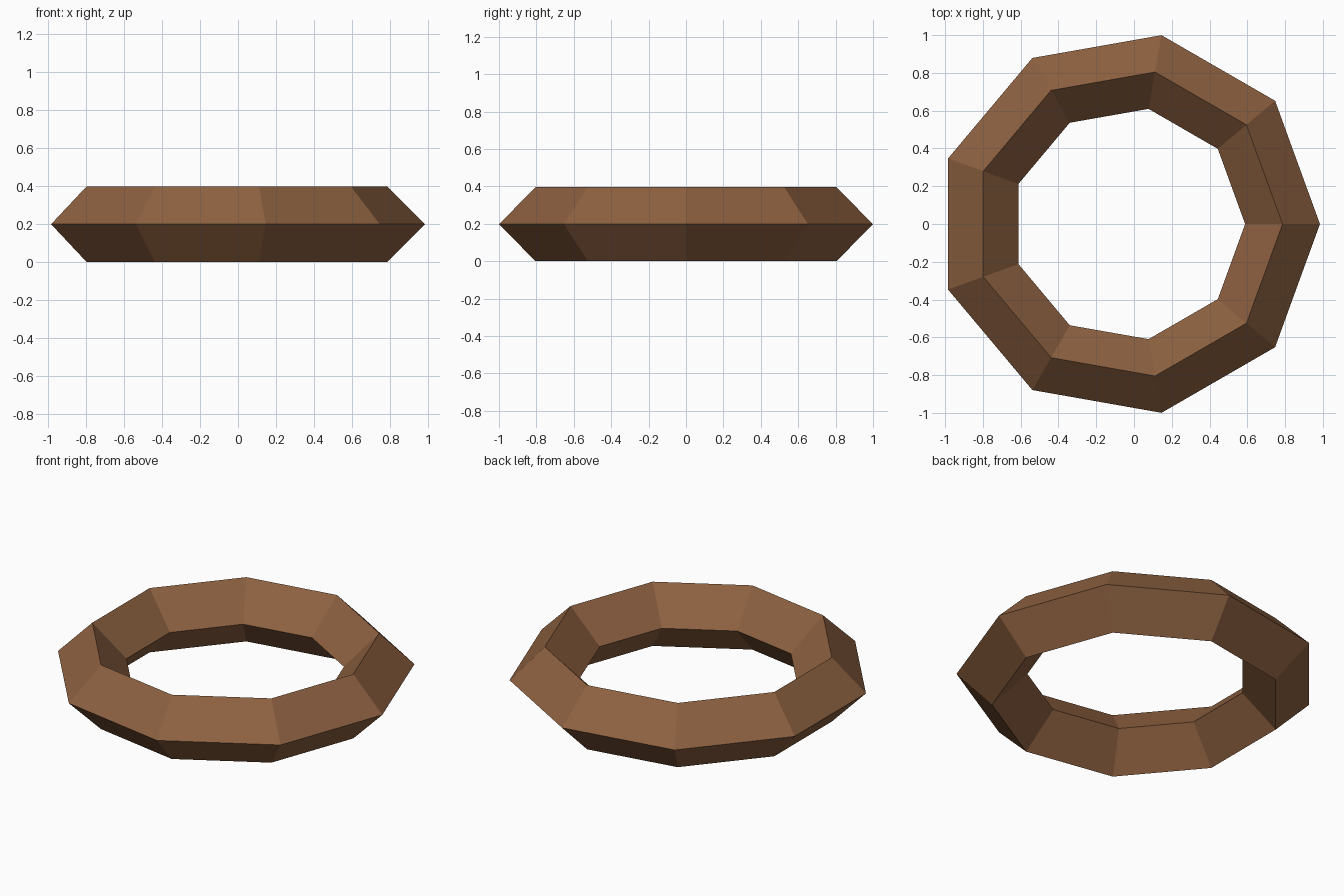
import bpy, bmesh, math

if "Cube" in bpy.data.objects:
    bpy.data.objects.remove(bpy.data.objects["Cube"])

SIDES = 9          # segments around the ring
MAJOR = 0.817      # centre radius of the band
MINOR = 0.198      # half diagonal of the diamond section
SHIFT = -0.0306    # centres the odd-sided ring on x = 0

# Brown material
brown = bpy.data.materials.new("brown")
brown.diffuse_color = (0.27, 0.12, 0.052, 1.0)
brown.use_nodes = True
brown.node_tree.nodes["Principled BSDF"].inputs["Base Color"].default_value = brown.diffuse_color

# Diamond cross-section: outer, top, inner, bottom (radius, height)
section = [(MAJOR + MINOR, MINOR), (MAJOR, 2 * MINOR),
           (MAJOR - MINOR, MINOR), (MAJOR, 0.0)]

# Sweep the section around z
bm = bmesh.new()
rings = []
for i in range(SIDES):
    a = 2 * math.pi * i / SIDES
    rings.append([bm.verts.new((r * math.cos(a) + SHIFT, r * math.sin(a), z))
                  for r, z in section])
for i in range(SIDES):
    p, q = rings[i], rings[(i + 1) % SIDES]
    for j in range(4):
        k = (j + 1) % 4
        bm.faces.new((p[j], q[j], q[k], p[k]))
bmesh.ops.recalc_face_normals(bm, faces=bm.faces)

# Flat-shaded ring object
mesh = bpy.data.meshes.new("faceted_ring")
bm.to_mesh(mesh)
bm.free()
mesh.materials.append(brown)
ring = bpy.data.objects.new("faceted_ring", mesh)
bpy.context.collection.objects.link(ring)
